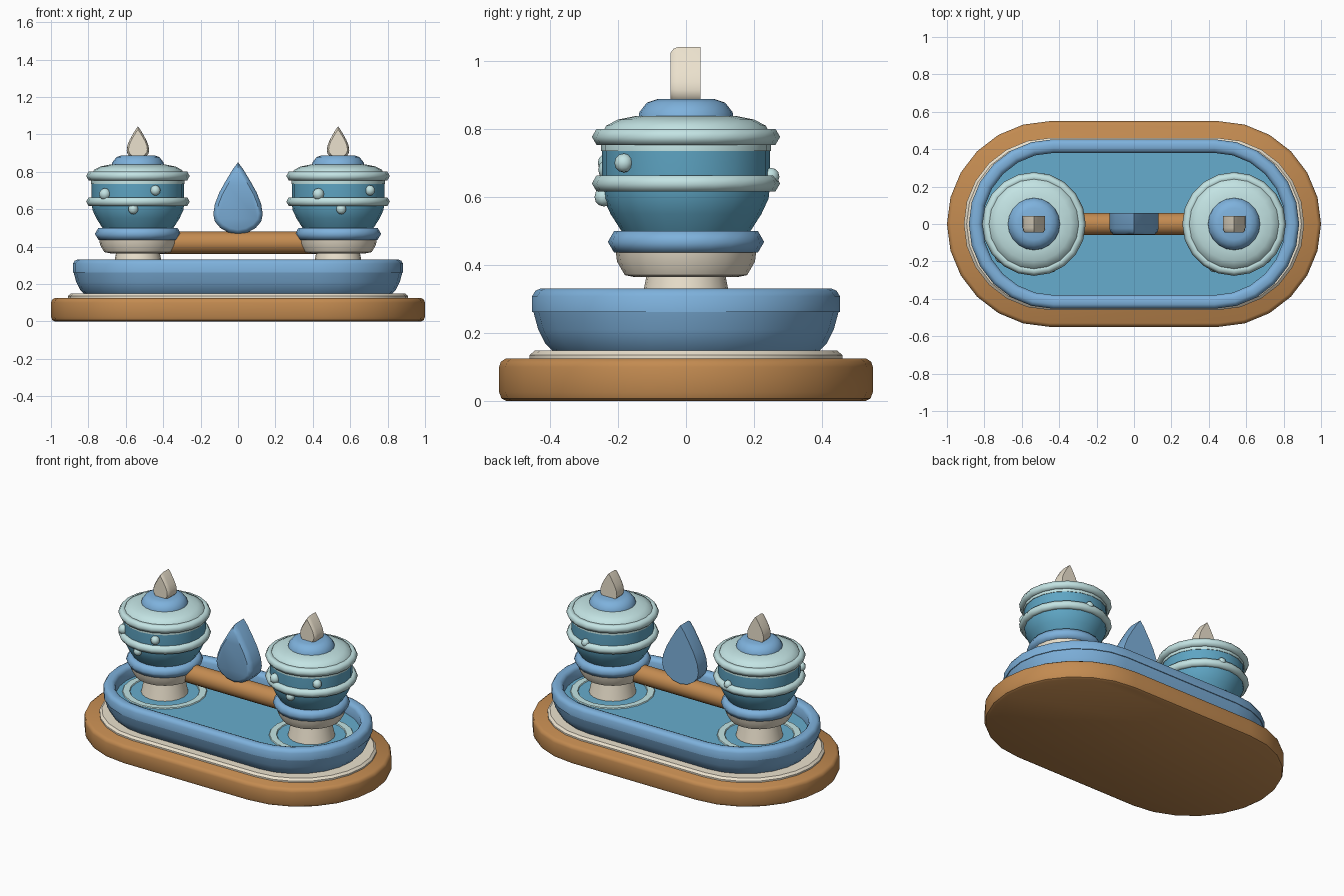
import bpy, bmesh, math
from math import sin, cos, pi, radians

if "Cube" in bpy.data.objects:
    bpy.data.objects.remove(bpy.data.objects["Cube"])


def material(name, rgb):
    m = bpy.data.materials.new(name)
    m.diffuse_color = [c ** 2.2 for c in rgb] + [1]
    m.use_nodes = True
    m.node_tree.nodes["Principled BSDF"].inputs["Base Color"].default_value = m.diffuse_color
    return m


WOOD = material("wood", (.76, .54, .32))
CREAM = material("cream", (.92, .88, .80))
BLUE = material("blue", (.49, .69, .86))
WATER = material("water", (.40, .67, .80))
TEAL = material("teal", (.37, .64, .76))
PALE = material("pale", (.76, .89, .89))


def loft(name, loops, mat, closed=False, angle=40, loc=(0, 0, 0)):
    """Skin a list of equal-length point loops; cap the ends or join them."""
    bm = bmesh.new()
    rows = [[bm.verts.new(p) for p in loop] for loop in loops]
    n = len(rows[0])
    pairs = list(zip(rows, rows[1:])) + ([(rows[-1], rows[0])] if closed else [])
    for a, b in pairs:
        for i in range(n):
            j = (i + 1) % n
            bm.faces.new((a[i], a[j], b[j], b[i]))
    if not closed:
        bm.faces.new(rows[0][::-1])
        bm.faces.new(rows[-1])
    bmesh.ops.recalc_face_normals(bm, faces=bm.faces)
    me = bpy.data.meshes.new(name)
    bm.to_mesh(me)
    bm.free()
    ob = bpy.data.objects.new(name, me)
    bpy.context.collection.objects.link(ob)
    ob.location = loc
    me.materials.append(mat)
    bpy.ops.object.select_all(action='DESELECT')
    ob.select_set(True)
    bpy.context.view_layer.objects.active = ob
    bpy.ops.object.shade_smooth_by_angle(angle=radians(angle))
    return ob


def stadium(name, half, profile, mat, closed=False, segs=12):
    """Long rounded slab from (radius, z) pairs."""
    loops = []
    for r, z in profile:
        loop = []
        for side in (1, -1):
            for k in range(segs + 1):
                a = -pi / 2 + pi * k / segs
                loop.append((side * (half + r * cos(a)), side * r * sin(a), z))
        loops.append(loop)
    return loft(name, loops, mat, closed)


def lathe(name, profile, mat, x, closed=False, angle=40, segs=20):
    loops = [[(r * cos(2 * pi * i / segs), r * sin(2 * pi * i / segs), z)
              for i in range(segs)] for r, z in profile]
    return loft(name, loops, mat, closed, angle, (x, 0, 0))


def band(name, outer, z, r, mat, x):
    """Ring with a six-sided section."""
    prof = [(outer - r + r * cos(k * pi / 3), z + r * sin(k * pi / 3)) for k in range(6)]
    return lathe(name, prof, mat, x, True, 80)


def teardrop(name, x, z, width, height, front, back, mat):
    """Drop outline, flat behind and rounded in front."""
    right = [(0, 0), (.38, .025), (.72, .09), (.94, .18), (1, .28),
             (.94, .42), (.76, .58), (.50, .74), (.22, .90), (0, 1)]
    outline = right + [(-a, b) for a, b in right[-2:0:-1]]
    d = back - front
    loops = []
    for s, y in ((1, back), (1, front + .28 * d), (.95, front + .1 * d), (.84, front)):
        loops.append([(a * s * width, y, (.4 + (b - .4) * s) * height) for a, b in outline])
    return loft(name, loops, mat, False, 40, (x, 0, z))


# base and tray
stadium("wooden_base", .45, [(.53, 0), (.543, .007), (.55, .025), (.55, .10),
                             (.545, .115), (.53, .125)], WOOD)
stadium("cream_step", .45, [(.46, .12), (.46, .135), (.445, .148)], CREAM)
stadium("tray_bowl", .43, [(.39, .145), (.415, .17), (.435, .21), (.45, .265), (.40, .265),
                           (.385, .24)], BLUE)
stadium("tray_rim", .43, [(.453, .262), (.453, .308), (.443, .324), (.43, .33), (.405, .33),
                          (.39, .324), (.38, .308), (.38, .245)], BLUE, True)
stadium("water", .43, [(.383, .235), (.383, .25)], WATER)

# crossbar and centre drop
bar = [[(x, .06 * cos(2 * pi * i / 16), .42 + .06 * sin(2 * pi * i / 16))
        for i in range(16)] for x in (-.43, .43)]
loft("crossbar", bar, WOOD)
teardrop("centre_drop", 0, .465, .132, .385, -.055, .06, BLUE)

# two lidded urns; studs are (angle from front, height, radius)
STUDS = {-1: [(-45, .68, .032), (22, .70, .028), (-6, .60, .028), (167, .66, .026)],
         1: [(-25, .68, .032), (43, .70, .028), (4, .60, .028), (175, .66, .026)]}
for side, tag in ((-1, "left"), (1, "right")):
    x = side * .535
    lathe(tag + "_ripple", [(.255, .248), (.25, .256), (.21, .256), (.205, .248)], PALE, x, True)
    lathe(tag + "_foot", [(.142, .245), (.128, .31), (.115, .375)], CREAM, x)
    lathe(tag + "_cup", [(.15, .364), (.18, .37), (.203, .41), (.208, .45)], CREAM, x)
    band(tag + "_lower_band", .23, .468, .037, BLUE, x)
    lathe(tag + "_body", [(.175, .48), (.19, .50), (.222, .55), (.243, .595), (.247, .63),
                          (.247, .74)], TEAL, x)
    band(tag + "_middle_band", .277, .64, .027, PALE, x)
    band(tag + "_top_band", .277, .777, .027, PALE, x)
    lathe(tag + "_lid", [(.25, .735), (.25, .78), (.235, .81), (.20, .828), (.15, .838)],
          PALE, x)
    lathe(tag + "_knob", [(.14, .833), (.137, .85), (.115, .878), (.085, .888)], BLUE, x)
    teardrop(tag + "_flame", x, .865, .06, .177, -.045, .042, CREAM)
    for k, (deg, z, r) in enumerate(STUDS[side]):
        a = radians(deg)
        d = .25 if z > .62 else .242
        bpy.ops.mesh.primitive_uv_sphere_add(segments=10, ring_count=6, radius=r,
                                             location=(x + d * sin(a), -d * cos(a), z))
        stud = bpy.context.object
        stud.name = f"{tag}_stud_{k + 1}"
        stud.data.materials.append(PALE)
        bpy.ops.object.shade_smooth()
